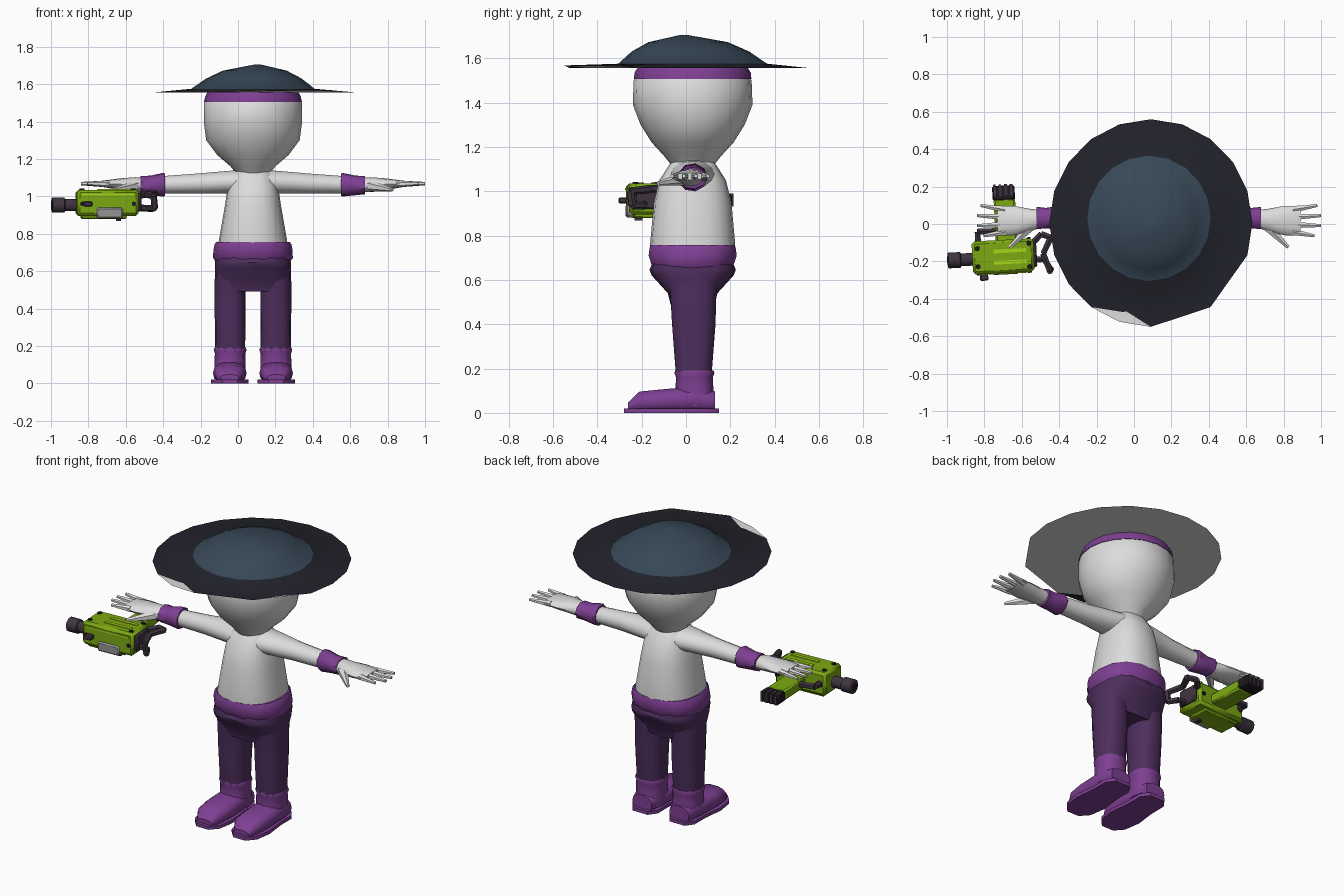
import bpy, bmesh
from math import cos, sin, pi, radians
from mathutils import Vector, Matrix

if "Cube" in bpy.data.objects:
    bpy.data.objects.remove(bpy.data.objects["Cube"])

CX, CY = 0.08, 0.03          # body axis
made, gun = [], []


def material(name, r, g, b):
    m = bpy.data.materials.new(name)
    m.use_nodes = True
    m.diffuse_color = (r, g, b, 1)
    m.node_tree.nodes["Principled BSDF"].inputs["Base Color"].default_value = (r, g, b, 1)
    return m


WHITE = material("white", .72, .72, .72)
PURPLE = material("purple", .21, .05, .29)
PANTS = material("dark purple", .075, .028, .11)
BRIM = material("midnight", .016, .016, .025)
CROWN = material("slate blue", .038, .065, .095)
GREEN = material("green", .2, .4, .006)
LIME = material("lime", .38, .66, .01)
DARK = material("dark plum", .05, .035, .05)
GREY = material("grey", .3, .3, .3)
BLACK = material("black", .012, .01, .014)


def finish(bm, name, *mats):
    bmesh.ops.recalc_face_normals(bm, faces=bm.faces)
    me = bpy.data.meshes.new(name)
    bm.to_mesh(me)
    bm.free()
    for m in mats:
        me.materials.append(m)
    ob = bpy.data.objects.new(name, me)
    bpy.context.collection.objects.link(ob)
    made.append(ob)
    return ob


def spow(v, p):
    return abs(v) ** p * (1 if v >= 0 else -1)


def loft_mesh(rings, axis="z", n=16, square=2.0):
    """Rings are (position on axis, centre a, centre b, radius a, radius b)."""
    bm = bmesh.new()
    loops = []
    for t, ca, cb, ra, rb in rings:
        loop = []
        for i in range(n):
            w = 2 * pi * i / n
            a = ca + ra * spow(cos(w), 2 / square)
            b = cb + rb * spow(sin(w), 2 / square)
            co = {"x": (t, a, b), "y": (a, t, b), "z": (a, b, t)}[axis]
            loop.append(bm.verts.new(co))
        loops.append(loop)
    for p, q in zip(loops, loops[1:]):
        for i in range(n):
            j = (i + 1) % n
            bm.faces.new((p[i], p[j], q[j], q[i]))
    bm.faces.new(loops[0])
    bm.faces.new(loops[-1])
    return bm, loops


def loft(name, mat, rings, axis="z", n=16, square=2.0):
    return finish(loft_mesh(rings, axis, n, square)[0], name, mat)


def body_loft(name, mat, rings, n=16, square=2.0):
    return loft(name, mat, [(z, CX, CY, rx, ry) for z, rx, ry in rings], "z", n, square)


def rod(name, mat, p, q, r0, r1, n=6):
    p, q = Vector(p), Vector(q)
    bm = bmesh.new()
    d = q - p
    mat4 = Matrix.Translation((p + q) / 2) @ d.to_track_quat("Z", "Y").to_matrix().to_4x4()
    bmesh.ops.create_cone(bm, cap_ends=True, segments=n, radius1=r0, radius2=r1,
                          depth=d.length, matrix=mat4)
    return finish(bm, name, mat)


def box(name, mat, lo, hi, bevel=0.0):
    lo, hi = Vector(lo), Vector(hi)
    bm = bmesh.new()
    bmesh.ops.create_cube(bm, size=1, matrix=Matrix.Translation((lo + hi) / 2) @ Matrix.Diagonal((*(hi - lo), 1)))
    if bevel:
        bmesh.ops.bevel(bm, geom=bm.edges[:], offset=bevel, segments=1, affect="EDGES")
    return finish(bm, name, mat)


# Head, headband, torso and trousers
body_loft("head", WHITE, [(1.11, .08, .09), (1.16, .12, .13), (1.22, .19, .185), (1.3, .25, .235),
                          (1.39, .262, .27), (1.5, .262, .266), (1.54, .23, .23)], 20)
body_loft("headband", PURPLE, [(1.505, .262, .265), (1.535, .255, .262), (1.562, .24, .245)], 20)
body_loft("torso", WHITE, [(.7, .185, .19), (.76, .183, .192), (.95, .15, .175), (1.05, .135, .15),
                           (1.12, .11, .105), (1.155, .065, .08)], 20, 2.4)
body_loft("waistband", PURPLE, [(.645, .195, .175), (.67, .213, .19), (.71, .212, .203),
                                (.745, .205, .198), (.757, .195, .194)], 14, 2.4)
body_loft("hips", PANTS, [(.68, .195, .18), (.645, .204, .195), (.62, .204, .185), (.54, .204, .112),
                          (.49, .2, .1)], 16, 2.8)

# Hat: dark brim, blue crown, pale underside, with one bent stretch of brim
bm, loops = loft_mesh([(1.555, .09, .005, .543, .555), (1.575, CX, CY, .33, .335),
                       (1.63, .085, .02, .255, .265), (1.672, .09, .01, .17, .18),
                       (1.705, .105, -.01, .015, .015)], "z", 20)
rim = loops[0]
for k in (-2, -4):
    rim[k].co = (rim[k - 1].co + rim[k + 1].co) / 2
for k in range(-5, -1):
    rim[k].co.z += .012
bm.faces.ensure_lookup_table()
for f in bm.faces:
    f.material_index = 0 if any(v in rim for v in f.verts) else 1
    if len(f.verts) > 4 and f.calc_center_median().z < 1.6:
        f.material_index = 2
finish(bm, "hat", BRIM, CROWN, WHITE)

# Limbs, mirrored across the body axis
for s, side in ((1, "left"), (-1, "right")):
    def X(d):
        return CX + s * d

    loft(side + "_arm", WHITE, [(X(.02), CY, 1.075, .11, .07), (X(.14), CY, 1.075, .09, .062),
                                (X(.3), CY, 1.068, .06, .055), (X(.54), CY, 1.06, .048, .045)], "x", 14)
    loft(side + "_cuff", PURPLE, [(X(.47), CY, 1.062, .06, .06), (X(.48), CY, 1.062, .068, .064),
                                  (X(.55), CY, 1.058, .056, .053), (X(.6), CY, 1.06, .062, .05)], "x", 9)
    loft(side + "_palm", WHITE, [(X(.55), CY, 1.06, .042, .038), (X(.63), .022, 1.062, .058, .04),
                                 (X(.72), .018, 1.065, .078, .03), (X(.81), .018, 1.067, .08, .016)], "x", 12)
    for i, tip in enumerate((.885, .92, .92, .9)):
        y = -.043 + i * .04
        rod(f"{side}_finger_{i + 1}", WHITE, (X(.77), y, 1.066), (X(tip), y * 1.35 - .005, 1.068), .019, .009)
    rod(side + "_thumb", WHITE, (X(.63), -.01, 1.055), (X(.745), -.125, 1.035), .03, .01)

    L = X(.122)
    loft(side + "_leg", PANTS, [(.62, L, CY, .08, .12), (.54, L, CY + .003, .083, .106),
                                (.4, L, CY + .005, .083, .1), (.17, L, CY + .005, .08, .082)], "z", 14, 2.6)
    loft(side + "_boot_shaft", PURPLE, [(.03, L, .04, .083, .09), (.12, L, .038, .083, .085),
                                        (.16, L, .038, .082, .083), (.18, L, .038, .088, .09),
                                        (.192, L, .038, .083, .086)], "z", 12, 2.4)
    F = X(.124)
    loft(side + "_boot_foot", PURPLE, [(-.262, F, .025, .05, .022), (-.21, F, .049, .08, .048),
                                       (-.12, F, .054, .09, .052), (-.03, F, .058, .088, .056),
                                       (.06, F, .06, .084, .058), (.13, F, .05, .065, .048)], "y", 14, 2.6)
    bm = bmesh.new()
    half = [(.04, -.28), (.085, -.23), (.1, -.13), (.085, 0), (.085, .1), (.05, .148)]
    outline = half + [(-a, b) for a, b in reversed(half)]
    base = bm.faces.new([bm.verts.new((F + a, b, 0)) for a, b in outline])
    top = bmesh.ops.extrude_face_region(bm, geom=[base])["geom"]
    bmesh.ops.translate(bm, vec=(0, 0, .02), verts=[v for v in top if isinstance(v, bmesh.types.BMVert)])
    finish(bm, side + "_boot_sole", PURPLE)

# Blaster: body, barrel and side magazine
first = len(made)
box("blaster_body", GREEN, (-.865, -.262, .895), (-.535, -.085, 1.035), .015)
box("blaster_base", GREEN, (-.84, -.24, .88), (-.6, -.11, .9), .005)
loft("blaster_barrel", DARK, [(-.86, -.18, .953, .034, .034), (-.925, -.18, .953, .034, .034),
                              (-.93, -.18, .953, .042, .042), (-.993, -.18, .953, .042, .042),
                              (-.997, -.18, .953, .036, .036)], "x", 10)
rod("barrel_bore", BLACK, (-.99, -.18, .953), (-1.0, -.18, .953), .024, .024, 10)
box("blaster_grey_panel", GREY, (-.76, -.27, .882), (-.62, -.2, .94), .008)
box("blaster_foot", DARK, (-.655, -.235, .868), (-.63, -.2, .9))
box("magazine_arm", GREEN, (-.735, -.1, .92), (-.62, .135, .985), .01)
box("magazine_end", BLACK, (-.74, .125, .925), (-.62, .205, .985), .008)
for i in range(4):
    box(f"magazine_rib_{i + 1}", DARK, (-.735 + i * .03, .15, .93), (-.72 + i * .03, .212, .99))

# Blaster trim: raised stripes and bolts
for i, y in enumerate((-.145, -.205)):
    box(f"top_stripe_{i + 1}", LIME, (-.75, y - .01, 1.03), (-.575, y + .01, 1.039))
box("front_stripe", LIME, (-.84, -.267, 1.005), (-.56, -.258, 1.015))
for i, (x, y) in enumerate(((-.835, -.125), (-.835, -.222), (-.56, -.11), (-.56, -.235))):
    rod(f"top_bolt_{i + 1}", BLACK, (x, y, 1.03), (x, y, 1.041), .015, .012)
    rod(f"end_bolt_{i + 1}", BLACK, (x, -.25 if i % 2 else -.095, .96),
        (x, -.268 if i % 2 else -.078, .96), .014, .012)
box("side_knob", DARK, (-.83, -.298, .945), (-.785, -.255, .972), .006)

# Rear grip and foregrip, made of rods joined end to end
paths = {"rear_grip_upper": [(-.54, -.11, 1.0), (-.49, -.065, 1.01), (-.44, -.085, 1.015), (-.485, -.17, 1.01),
                             (-.455, -.265, 1.0)],
         "rear_grip_lower": [(-.54, -.2, .94), (-.48, -.2, .935), (-.45, -.255, .935), (-.455, -.265, 1.0)],
         "foregrip": [(-.83, -.1, .97), (-.83, -.035, .97), (-.72, -.035, .96)]}
for name, pts in paths.items():
    for i, (p, q) in enumerate(zip(pts, pts[1:])):
        rod(f"{name}_{i + 1}", DARK, p, q, .019, .017)
box("rear_plate", DARK, (-.545, -.24, .92), (-.52, -.11, 1.02), .008)

# Swing the blaster slightly on its upright axis
pivot = Vector((-.7, -.17, 0))
turn = Matrix.Translation(pivot) @ Matrix.Rotation(radians(3), 4, "Z") @ Matrix.Translation(-pivot)
for ob in made[first:]:
    ob.data.transform(turn)

# Smooth shading with crisp edges
bpy.ops.object.select_all(action="DESELECT")
for ob in made:
    ob.select_set(True)
bpy.context.view_layer.objects.active = made[0]
bpy.ops.object.shade_smooth_by_angle(angle=radians(42))
